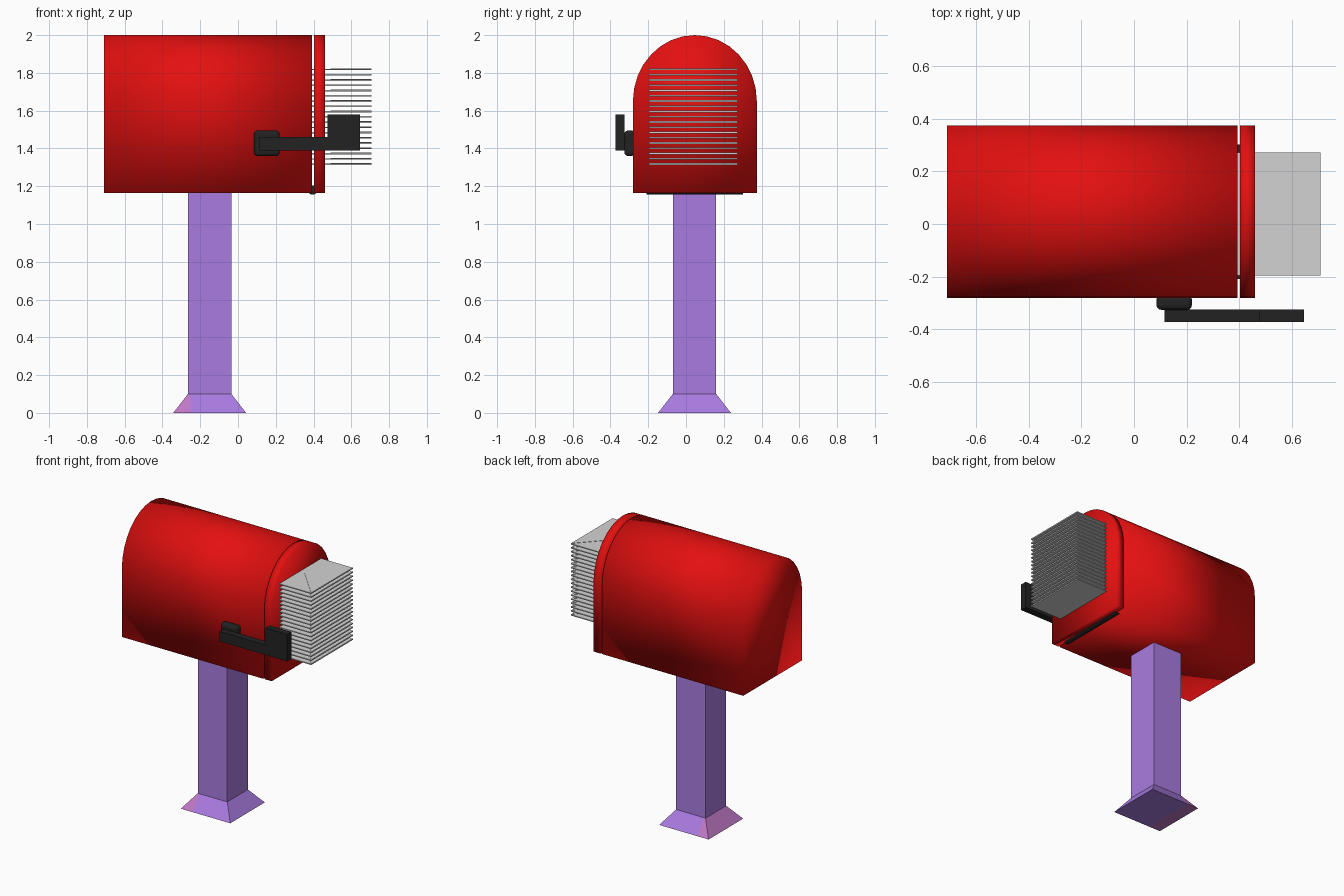
import bpy, bmesh, math
from mathutils import Vector

if "Cube" in bpy.data.objects:
    bpy.data.objects.remove(bpy.data.objects["Cube"])


def material(name, rgb):
    m = bpy.data.materials.new(name)
    m.diffuse_color = (*rgb, 1.0)
    m.use_nodes = True
    m.node_tree.nodes["Principled BSDF"].inputs["Base Color"].default_value = m.diffuse_color
    return m


RED = material("red", (0.78, 0.005, 0.005))
PURPLE = material("purple", (0.40, 0.20, 0.75))
PINK = material("pink", (0.53, 0.19, 0.57))
PAPER = material("paper_grey", (0.65, 0.65, 0.65))
BLACK = material("black", (0.016, 0.016, 0.016))


def make_object(name, bm, *mats):
    bmesh.ops.recalc_face_normals(bm, faces=bm.faces)
    mesh = bpy.data.meshes.new(name)
    bm.to_mesh(mesh)
    bm.free()
    for m in mats:
        mesh.materials.append(m)
    ob = bpy.data.objects.new(name, mesh)
    bpy.context.collection.objects.link(ob)
    return ob


def prism(bm, points, offset):
    """Closed prism from a planar outline."""
    face = bm.faces.new([bm.verts.new(p) for p in points])
    ret = bmesh.ops.extrude_face_region(bm, geom=[face], use_keep_orig=True)
    moved = [g for g in ret["geom"] if isinstance(g, bmesh.types.BMVert)]
    bmesh.ops.translate(bm, verts=moved, vec=offset)


def box(bm, x, y, z):
    prism(bm, [(x[0], y[0], z[0]), (x[1], y[0], z[0]),
               (x[1], y[1], z[0]), (x[0], y[1], z[0])], (0, 0, z[1] - z[0]))


# Arched housing and door share one profile
CY, HALF, BOTTOM, SPRING, TOP = 0.047, 0.328, 1.165, 1.65, 2.0


def arch(x, steps=16):
    pts = [(x, CY - HALF, BOTTOM), (x, CY + HALF, BOTTOM)]
    for i in range(steps + 1):
        a = math.pi * i / steps
        pts.append((x, CY + HALF * math.cos(a),
                    SPRING + (TOP - SPRING) * math.sin(a)))
    return pts


for name, x0, x1 in (("mailbox_body", -0.71, 0.393), ("mailbox_door", 0.402, 0.46)):
    bm = bmesh.new()
    prism(bm, arch(x0), (x1 - x0, 0, 0))
    ob = make_object(name, bm, RED)
    for p in ob.data.polygons:
        p.use_smooth = True

# Door hinge pin
bpy.ops.mesh.primitive_cylinder_add(vertices=16, radius=0.025, depth=0.51,
                                    location=(0.395, CY, 1.18),
                                    rotation=(math.pi / 2, 0, 0))
hinge = bpy.context.object
hinge.name = "door_hinge"
hinge.data.materials.append(BLACK)
bpy.ops.object.shade_smooth_by_angle()

# Square post
PX, PY = -0.15, 0.045
bm = bmesh.new()
box(bm, (PX - 0.115, PX + 0.115), (PY - 0.115, PY + 0.115), (0.1, 1.17))
make_object("post", bm, PURPLE)

# Flared foot with one pink side
bm = bmesh.new()
box(bm, (PX - 0.193, PX + 0.193), (PY - 0.193, PY + 0.193), (0, 0.1))
for v in bm.verts:
    if v.co.z > 0.05:
        v.co.x = PX + (v.co.x - PX) * 0.115 / 0.193
        v.co.y = PY + (v.co.y - PY) * 0.115 / 0.193
bmesh.ops.bisect_plane(bm, geom=bm.verts[:] + bm.edges[:] + bm.faces[:],
                       plane_co=(-0.252, 0, 0), plane_no=(1, 0, 0))
for f in bm.faces:
    f.material_index = 1 if f.calc_center_median().x < -0.252 else 0
make_object("post_foot", bm, PURPLE, PINK)

# Stack of envelopes, each with a thin triangular flap
COUNT = 19
bm = bmesh.new()
for i in range(COUNT):
    z = 1.313 + i * (1.814 - 1.313) / (COUNT - 1)
    box(bm, (0.385, 0.708), (-0.195, 0.272), (z, z + 0.007))
    prism(bm, [(0.708, -0.195, z + 0.007), (0.708, 0.272, z + 0.007),
               (0.49, 0.038, z + 0.007)], (0, 0, 0.002))
make_object("envelopes", bm, PAPER)

# Signal flag: rounded pivot block
bm = bmesh.new()
box(bm, (0.085, 0.22), (-0.326, -0.27), (1.36, 1.495))
pivot = make_object("flag_pivot", bm, BLACK)
bev = pivot.modifiers.new("rounding", "BEVEL")
bev.width, bev.segments = 0.018, 3

# Signal flag: arm and raised plate as one outline
bm = bmesh.new()
outline = [(0.115, 1.39), (0.645, 1.39), (0.645, 1.58),
           (0.475, 1.58), (0.475, 1.46), (0.115, 1.46)]
prism(bm, [(x, -0.373, z) for x, z in outline], (0, 0.048, 0))
make_object("flag_arm", bm, BLACK)
